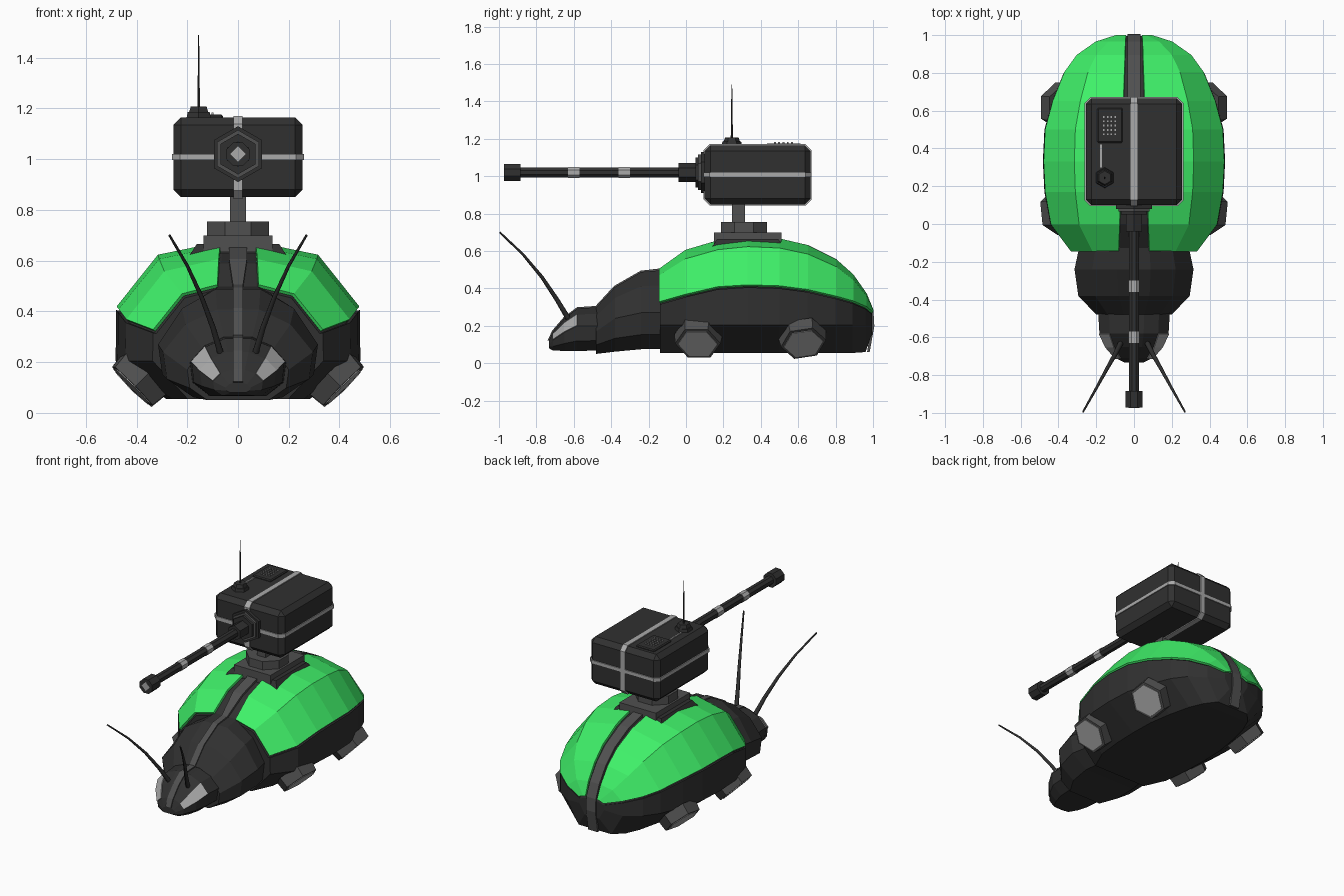
import bpy, bmesh
from math import radians
from mathutils import Vector, Matrix

if "Cube" in bpy.data.objects:
    bpy.data.objects.remove(bpy.data.objects["Cube"])


def material(name, c):
    m = bpy.data.materials.new(name)
    m.diffuse_color = (*c, 1)
    m.use_nodes = True
    m.node_tree.nodes["Principled BSDF"].inputs["Base Color"].default_value = m.diffuse_color
    return m


DARK = material("dark", (0.03, 0.03, 0.03))
MID = material("mid_grey", (0.08, 0.08, 0.08))
LIGHT = material("light_grey", (0.4, 0.4, 0.4))
GREEN = material("green", (0.05, 0.87, 0.14))


def finish(name, bm, mat):
    bmesh.ops.recalc_face_normals(bm, faces=bm.faces)
    me = bpy.data.meshes.new(name)
    bm.to_mesh(me)
    bm.free()
    me.materials.append(mat)
    ob = bpy.data.objects.new(name, me)
    bpy.context.collection.objects.link(ob)
    return ob


def loft(name, rings, mat, closed=True):
    """Skin a list of equal-length point rings; closed rings get end caps."""
    bm = bmesh.new()
    vs = [[bm.verts.new(p) for p in r] for r in rings]
    n = len(rings[0])
    for a, b in zip(vs, vs[1:]):
        for j in range(n if closed else n - 1):
            k = (j + 1) % n
            bm.faces.new((a[j], a[k], b[k], b[j]))
    if closed:
        bm.faces.new(vs[0])
        bm.faces.new(vs[-1])
    return finish(name, bm, mat)


def prism(name, p0, p1, r0, r1, sides, mat, spin=0):
    """Cone or cylinder from p0 to p1."""
    p0, p1 = Vector(p0), Vector(p1)
    d = p1 - p0
    m = (Matrix.Translation((p0 + p1) / 2) @ d.to_track_quat('Z', 'Y').to_matrix().to_4x4()
         @ Matrix.Rotation(radians(spin), 4, 'Z'))
    bm = bmesh.new()
    bmesh.ops.create_cone(bm, cap_ends=True, segments=sides, radius1=r0, radius2=r1,
                          depth=d.length, matrix=m)
    return finish(name, bm, mat)


def box(name, lo, hi, mat, bevel=0):
    lo, hi = Vector(lo), Vector(hi)
    bm = bmesh.new()
    bmesh.ops.create_cube(bm, size=1, matrix=Matrix.Translation((lo + hi) / 2)
                          @ Matrix.Diagonal((*(hi - lo), 1)))
    if bevel:
        bmesh.ops.bevel(bm, geom=bm.edges[:], offset=bevel, segments=1, affect='EDGES')
    return finish(name, bm, mat)


def mirrored(half, y):
    """Full ring from (x, z) points running down the right side."""
    return [(x, y, z) for x, z in half] + [(-x, y, z) for x, z in reversed(half)]


def thicken(ob, t, offset=0):
    s = ob.modifiers.new("thickness", 'SOLIDIFY')
    s.thickness, s.offset = t, offset


# Abdomen: y, half width, top z, shell border z, bottom z, half gap between shells
ABDOMEN = [(-.14, .33, .50, .325, .055, .08), (0, .435, .60, .365, .055, .075),
           (.17, .465, .65, .405, .055, .07), (.33, .473, .668, .415, .055, .065),
           (.5, .465, .66, .41, .055, .06), (.65, .425, .625, .39, .055, .055),
           (.8, .365, .55, .355, .055, .05), (.89, .30, .47, .33, .055, .047),
           (.96, .2, .37, .30, .06, .045), (.995, .09, .285, .27, .16, .042)]


def shell_points(w, zt, zb, g):
    return [(g, zt), (.66 * w, zb + .8 * (zt - zb)), (w, zb)]


rings = []
for y, w, zt, zb, z0, g in ABDOMEN:
    top = [(x - .008, z - .012) for x, z in shell_points(w, zt, zb, g)]
    low = [(1.015 * w, zb - .01), (1.02 * w, z0 + .15 * min(1, (zb - z0) / .25)), (.6 * w, z0)]
    rings.append(mirrored(top + low, y))
loft("abdomen", rings, DARK)

# Wing shells
for s, side in ((1, "right"), (-1, "left")):
    sh = [[(s * x, y, z) for x, z in shell_points(w, zt, zb, g)]
          for y, w, zt, zb, z0, g in ABDOMEN]
    thicken(loft(side + "_wing_shell", sh, GREEN, False), .014)


# Thorax and head: y, half width, top z, side z, bottom z
def segment(w, zt, zs, z0):
    return [(.28 * w, zt), (.7 * w, zs + .65 * (zt - zs)), (w, zs),
            (.95 * w, zs + .6 * (z0 - zs)), (.6 * w, z0)]


THORAX = [(-.10, .285, .50, .27, .075), (-.24, .315, .488, .27, .075),
          (-.38, .295, .408, .24, .062), (-.48, .20, .30, .17, .05)]
HEAD = [(-.46, .19, .30, .2, .068), (-.58, .183, .293, .2, .066),
        (-.65, .15, .24, .165, .066), (-.71, .098, .17, .125, .068), (-.733, .05, .12, .1, .08)]
loft("thorax", [mirrored(segment(*r[1:]), r[0]) for r in THORAX], DARK)
loft("head", [mirrored(segment(*r[1:]), r[0]) for r in HEAD], DARK)

# Eyes and feelers
for s, side in ((1, "right"), (-1, "left")):
    eye = [[(s * x, y, z) for x, z in segment(*q)[1:3]] for y, *q in HEAD[1:4]]
    thicken(loft(side + "_eye", eye, LIGHT, False), .01)
    cu = bpy.data.curves.new(side + "_feeler", 'CURVE')
    cu.dimensions, cu.bevel_depth, cu.bevel_resolution = '3D', .012, 1
    cu.use_fill_caps = True
    path = [(.07, -.63, .24), (.10, -.69, .34), (.145, -.77, .46), (.2, -.87, .58), (.27, -.995, .70)]
    sp = cu.splines.new('POLY')
    sp.points.add(len(path) - 1)
    for i, (p, (x, y, z)) in enumerate(zip(sp.points, path)):
        p.co = (s * x, y, z, 1)
        p.radius = 1.2 - .2 * i
    cu.materials.append(DARK)
    bpy.context.collection.objects.link(bpy.data.objects.new(side + "_feeler", cu))

# Raised spine along the whole back
spine = [(.028 if i < len(HEAD) + len(THORAX) - 2 else .035, r[0], r[2])
         for i, r in enumerate(HEAD[:0:-1] + THORAX[:0:-1] + ABDOMEN)]
for k in range(8):
    spine[k] = (.02, *spine[k][1:])
spine += [(.035, 1.0, .2), (.035, .975, .06)]
thicken(loft("spine", [[(-w, y, z), (w, y, z)] for w, y, z in spine], MID, False), .014)

# Wheels, leaning out and down
for s, side in ((1, "right"), (-1, "left")):
    for y, end, spin, yaw in ((.065, "front", 30, -.1), (.625, "rear", 42, .15)):
        c, a = Vector((s * .395, y, .127)), Vector((s, yaw, -1)).normalized()
        prism(f"{end}_{side}_wheel", c - a * .04, c + a * .03, .13, .122, 6, MID, s * spin)
        prism(f"{end}_{side}_hub", c + a * .02, c + a * .034, .105, .105, 6, LIGHT, s * spin)
        prism(f"{end}_{side}_axle", c - a * .16, c - a * .04, .05, .05, 6, DARK)

# Turret mount
prism("mount_skirt", (0, .33, .60), (0, .33, .665), .29, .23, 4, DARK, 45)
box("mount_plate", (-.135, .15, .62), (.135, .51, .70), MID)
prism("mount_collar", (0, .31, .69), (0, .31, .755), .132, .132, 8, MID, 22.5)
box("mount_post", (-.032, .245, .74), (.032, .315, .87), MID)

# Turret box with two bands
box("turret", (-.255, .1, .85), (.255, .665, 1.165), DARK, .03)


def chamfered(u0, u1, v0, v1, c):
    return [(u0 + c, v0), (u1 - c, v0), (u1, v0 + c), (u1, v1 - c),
            (u1 - c, v1), (u0 + c, v1), (u0, v1 - c), (u0, v0 + c)]


ring = chamfered(-.261, .261, .094, .672, .032)
loft("level_band", [[(x, y, z) for x, y in ring] for z in (.996, 1.02)], LIGHT)
ring = chamfered(.094, .672, .844, 1.171, .032)
loft("upright_band", [[(x, y, z) for y, z in ring] for x in (-.018, .018)], LIGHT)

# Gun: start y, end y, radius, sides
Z = 1.02
for name, y0, y1, r, n, mat in (
        ("gun_flange", .11, .08, .11, 6, DARK), ("gun_ring", .08, .065, .095, 6, MID),
        ("gun_disc", .065, .05, .08, 6, DARK), ("gun_breech", .05, -.04, .05, 6, DARK),
        ("barrel", -.03, -.93, .029, 8, DARK), ("barrel_band_rear", -.30, -.36, .032, 8, LIGHT),
        ("barrel_band_front", -.57, -.63, .032, 8, LIGHT),
        ("muzzle", -.885, -.972, .05, 8, DARK), ("bore", -.95, -.974, .03, 4, LIGHT)):
    prism(name, (0, y0, Z), (0, y1, Z), r, r, n, mat, 22.5 if n == 8 else 0)

# Radio aerial
X, Y = -.155, .245
prism("aerial_base", (X, Y, 1.16), (X, Y, 1.185), .056, .05, 6, DARK)
prism("aerial_cap", (X, Y, 1.185), (X, Y, 1.207), .044, .036, 6, DARK)
prism("aerial_rod", (X, Y, 1.2), (X, Y, 1.49), .006, .002, 6, DARK)

# Roof panel with studs and a cable
box("roof_panel", (-.195, .43, 1.155), (-.06, .615, 1.176), DARK, .006)
for i in range(4):
    for j in range(5):
        x, y = -.16 + .02 * i, .475 + .023 * j
        box("stud", (x - .004, y - .005, 1.17), (x + .004, y + .005, 1.183), LIGHT)
box("cable", (-.18, .3, 1.16), (-.17, .42, 1.172), LIGHT)
